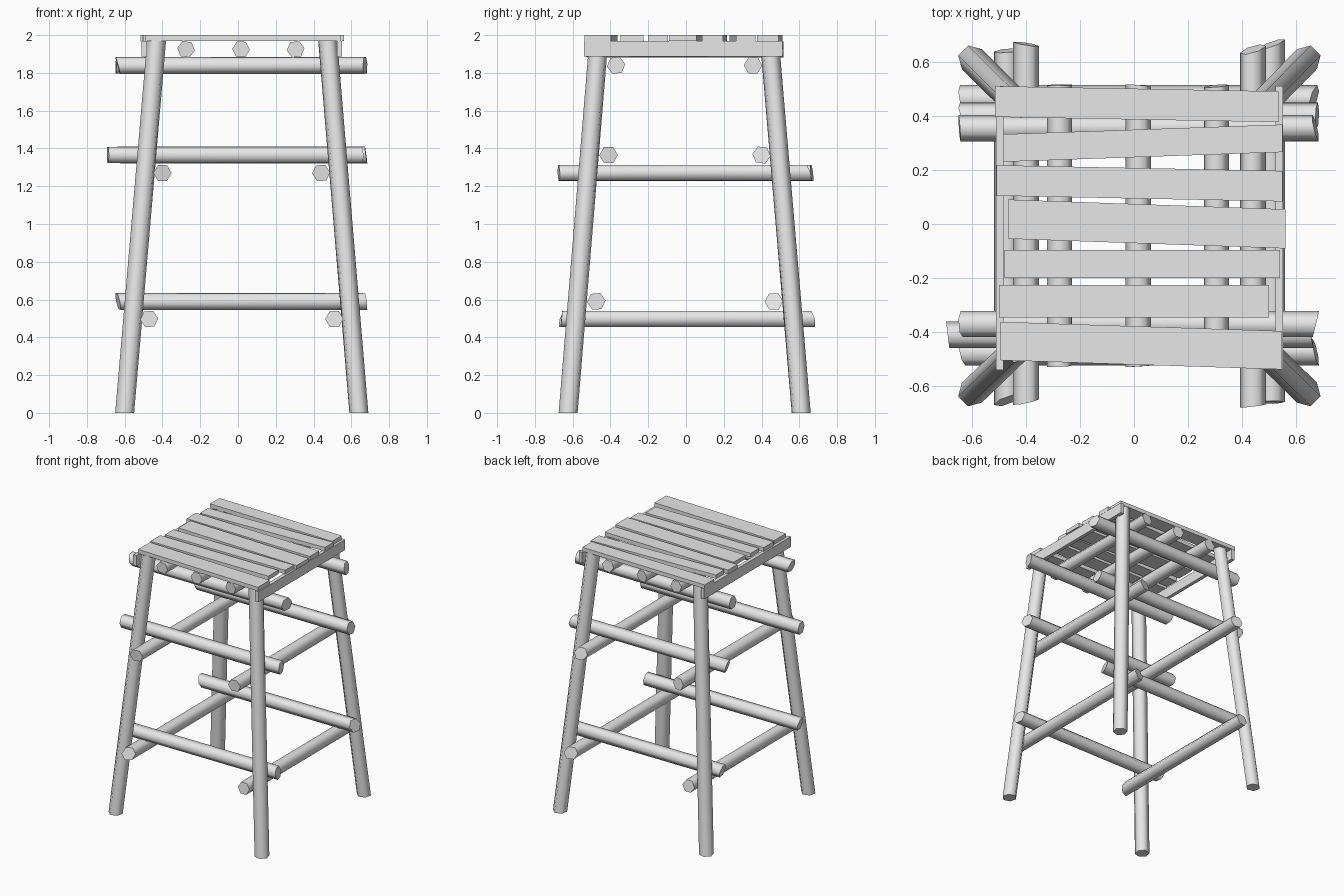
import bpy, bmesh, math, random
from mathutils import Vector

random.seed(4)
cube = bpy.data.objects.get("Cube")
if cube:
    bpy.data.objects.remove(cube)

timber = bpy.data.materials.new("plain_grey_timber")
timber.use_nodes = True
GREY = (0.8, 0.8, 0.8, 1)
timber.diffuse_color = GREY
timber.node_tree.nodes["Principled BSDF"].inputs["Base Color"].default_value = GREY

X, Y, Z = Vector((1, 0, 0)), Vector((0, 1, 0)), Vector((0, 0, 1))


def finish(name, bm):
    bmesh.ops.recalc_face_normals(bm, faces=bm.faces)
    mesh = bpy.data.meshes.new(name)
    bm.to_mesh(mesh)
    bm.free()
    mesh.materials.append(timber)
    obj = bpy.data.objects.new(name, mesh)
    bpy.context.collection.objects.link(obj)


def pole(name, start, end, u, v, radius, roll=0, slant=0.0):
    """Six-sided log with smooth sides and crisp, optionally slanted cuts."""
    bm = bmesh.new()
    start, end = Vector(start), Vector(end)
    along = (end - start).normalized()
    rings = []
    for centre, sign in ((start, -1), (end, 1)):
        su, sv = (random.uniform(-slant, slant) for _ in range(2))
        reach = radius * math.hypot(su, sv)
        ring = []
        for i in range(6):
            a = math.radians(roll + 60 * i)
            c, s = radius * math.cos(a), radius * math.sin(a)
            push = sign * (su * c + sv * s - reach)
            ring.append(bm.verts.new(centre + u * c + v * s + along * push))
        rings.append(ring)
    low, high = rings
    for i in range(6):
        j = (i + 1) % 6
        bm.faces.new((low[i], low[j], high[j], high[i])).smooth = True
    for ring in rings:
        cap = bm.faces.new(ring)
        cap.smooth = False
        for e in cap.edges:
            e.smooth = False
    finish(name, bm)


def board(name, x0, x1, y_left, y_right, z0, z1):
    """Flat board whose y span may differ at its two ends."""
    bm = bmesh.new()
    outline = ((x0, y_left[0]), (x1, y_right[0]), (x1, y_right[1]), (x0, y_left[1]))
    base = bm.faces.new([bm.verts.new((x, y, z0)) for x, y in outline])
    top = bmesh.ops.extrude_face_region(bm, geom=[base])["geom"]
    bmesh.ops.translate(bm, vec=(0, 0, z1 - z0),
                        verts=[g for g in top if isinstance(g, bmesh.types.BMVert)])
    finish(name, bm)


# Splayed legs
for sx, side in ((-1, "right"), (1, "left")):
    for sy, end in ((-1, "front"), (1, "back")):
        pole(f"{end}_{side}_leg",
             (0.02 + sx * 0.62, -0.007 + sy * 0.617, 0),
             (0.022 + sx * 0.453, -0.01 + sy * 0.452, 1.97),
             X, Y, 0.052, 15 if sx * sy > 0 else 45)

# Rails running side to side: name, y, z, x start, x end
for name, y, z, a, b in (
        ("low_front_rail", -0.475, 0.59, -0.65, 0.685),
        ("low_back_rail", 0.465, 0.59, -0.65, 0.685),
        ("middle_front_rail", -0.41, 1.365, -0.695, 0.665),
        ("middle_back_rail", 0.4, 1.365, -0.65, 0.685),
        ("top_front_rail", -0.37, 1.84, -0.65, 0.685),
        ("top_back_rail", 0.355, 1.84, -0.65, 0.685)):
    pole(name, (a, y, z), (b, y, z), Y, Z, 0.049, random.uniform(-8, 8), 0.35)

# Rails running front to back: name, x, z, y start, y end
for name, x, z, a, b in (
        ("low_right_rail", -0.47, 0.497, -0.675, 0.65),
        ("low_left_rail", 0.51, 0.497, -0.665, 0.685),
        ("middle_right_rail", -0.4, 1.27, -0.67, 0.675),
        ("middle_left_rail", 0.44, 1.27, -0.68, 0.665)):
    pole(name, (x, a, z), (x, b, z), X, Z, 0.048, random.uniform(-8, 8), 0.35)

# Joists under the platform
for i, x in enumerate((-0.275, 0.016, 0.305)):
    pole(f"joist_{i + 1}", (x, -0.53, 1.925), (x, 0.517, 1.925),
         X, Z, 0.047, random.uniform(-10, 10), 0.1)

# Side boards
board("right_side_board", -0.51, -0.483, (-0.54, 0.51), (-0.54, 0.51), 1.888, 1.968)
board("left_side_board", 0.523, 0.551, (-0.54, 0.51), (-0.54, 0.51), 1.888, 1.968)

# Uneven platform planks: x start, x end, y centre at each end, width
for i, (a, b, ya, yb, w) in enumerate((
        (-0.515, 0.535, 0.453, 0.434, 0.114),
        (-0.485, 0.55, 0.281, 0.317, 0.102),
        (-0.509, 0.55, 0.161, 0.14, 0.113),
        (-0.467, 0.561, 0.018, -0.018, 0.145),
        (-0.48, 0.54, -0.148, -0.148, 0.104),
        (-0.5, 0.5, -0.286, -0.286, 0.12),
        (-0.493, 0.545, -0.433, -0.467, 0.142))):
    h = w / 2
    board(f"plank_{i + 1}", a, b, (ya - h, ya + h), (yb - h, yb + h), 1.97, 2.0)
